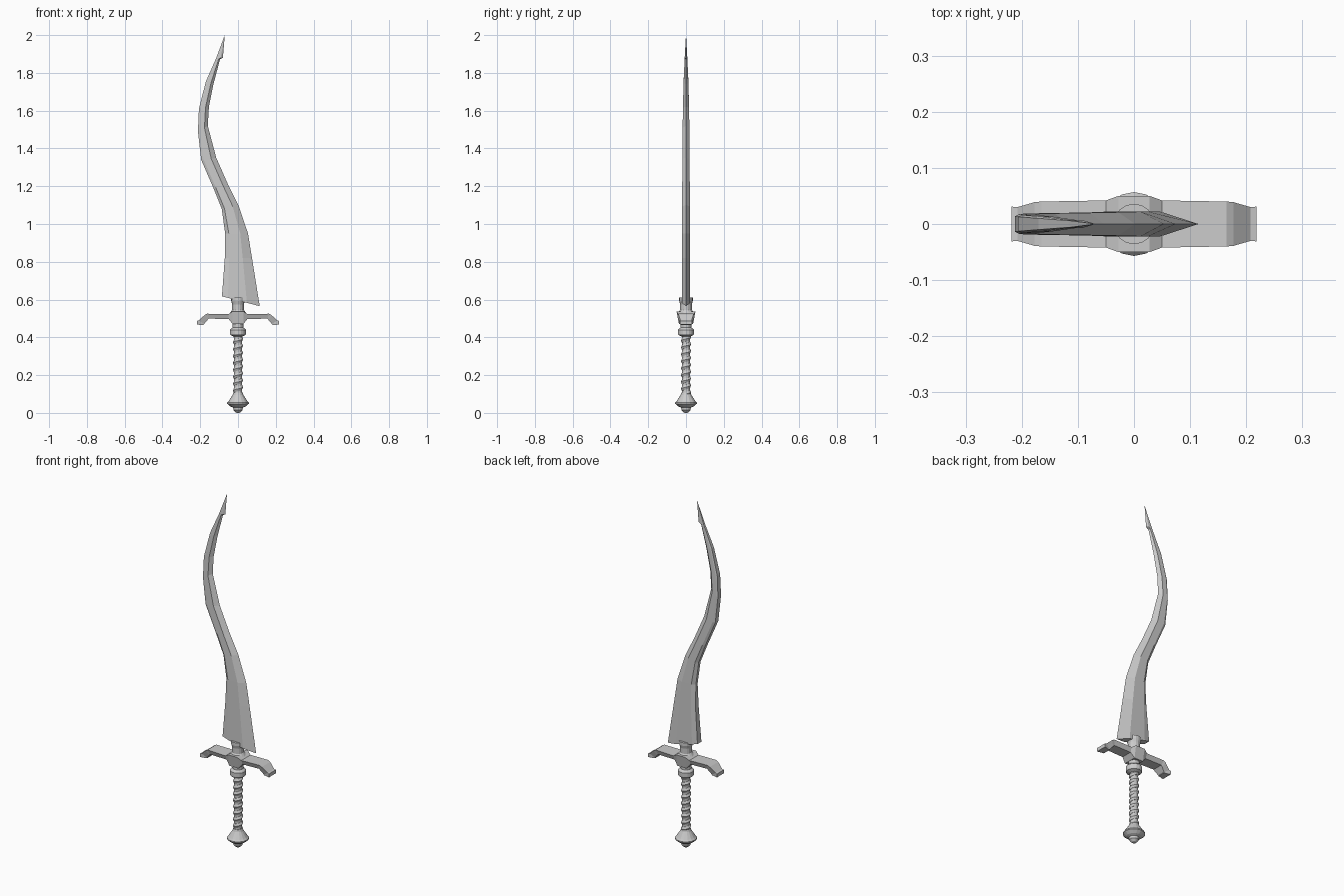
import bpy, bmesh
from math import sin, cos, pi
from mathutils import Vector

if "Cube" in bpy.data.objects:
    bpy.data.objects.remove(bpy.data.objects["Cube"])


def loft(name, rings):
    """Skin a list of equal-length closed rings and cap both ends."""
    bm = bmesh.new()
    vs = [[bm.verts.new(p) for p in r] for r in rings]
    n = len(rings[0])
    for a, b in zip(vs, vs[1:]):
        for i in range(n):
            j = (i + 1) % n
            bm.faces.new((a[i], a[j], b[j], b[i]))
    bm.faces.new(vs[0])
    bm.faces.new(vs[-1])
    bmesh.ops.remove_doubles(bm, verts=bm.verts, dist=0.00001)
    bmesh.ops.recalc_face_normals(bm, faces=bm.faces)
    me = bpy.data.meshes.new(name)
    bm.to_mesh(me)
    bm.free()
    ob = bpy.data.objects.new(name, me)
    bpy.context.collection.objects.link(ob)
    return ob


def lathe(name, profile, sides):
    return loft(name, [[(r * cos(2 * pi * i / sides), r * sin(2 * pi * i / sides), z)
                        for i in range(sides)] for r, z in profile])


# Blade: back (x, z), edge (x, z), half thickness, half thickness of the back
stations = [
    (-.085, .617, .115, .565, .022, .018),
    (-.070, .82, .074, .82, .022, .014),
    (-.068, .95, .053, .95, .022, .008),
    (-.086, 1.08, .002, 1.10, .021, .009),
    (-.130, 1.19, -.053, 1.21, .020, .012),
    (-.195, 1.34, -.115, 1.35, .019, .014),
    (-.212, 1.49, -.160, 1.52, .018, .014),
    (-.207, 1.61, -.154, 1.62, .016, .013),
    (-.170, 1.755, -.130, 1.74, .013, .010),
    (-.117, 1.875, -.095, 1.873, .007, .006),
    (-.115, 1.88, -.080, 1.88, .007, .006),
    (-.071, 1.998, -.070, 1.998, .0005, .0004),
]
rings = []
for lx, lz, rx, rz, t, tb in stations:
    def at(f, y):
        return (lx + (rx - lx) * f, y, lz + (rz - lz) * f)
    rings.append([at(0, -tb), at(.16, -t), at(.66, -t), at(1, 0),
                  at(.66, t), at(.16, t), at(0, tb)])
loft("blade", rings)

# Blade socket
lathe("blade_socket", [(.045, .525), (.031, .545), (.031, .575), (.036, .592), (.036, .61)], 16)

# Cross guard: top (x, z), bottom (x, z), half depth; mirrored in x
half = [
    (.028, .538, .028, .470, .050),
    (.050, .523, .050, .497, .042),
    (.165, .525, .155, .499, .040),
    (.177, .518, .163, .490, .039),
    (.208, .489, .180, .470, .030),
    (.218, .487, .180, .467, .031),
    (.218, .467, .190, .466, .031),
]


def guard_ring(s, tx, tz, bx, bz, h):
    b = h * .75
    return [(s * tx, -h, tz), (s * tx, h, tz), (s * bx, b, bz), (s * bx, -b, bz)]


loft("cross_guard", [guard_ring(-1, *h) for h in reversed(half)] +
     [guard_ring(1, *h) for h in half])

# Collar under the guard
lathe("collar", [(.024, .405), (.040, .412), (.042, .418), (.042, .440),
                 (.036, .447), (.028, .452), (.028, .48)], 16)

# Grip core and spiral wrap
lathe("grip_core", [(.020, .09), (.020, .42)], 12)
turns, steps, z0, z1 = 8.5, 14, .10, .41
n = int(turns * steps)
wrap = []
for k in range(n + 1):
    a = 2 * pi * turns * k / n
    out = Vector((cos(a), sin(a), 0))
    c = out * .016 + Vector((0, 0, z0 + (z1 - z0) * k / n))
    wrap.append([c + out * (.011 * cos(q * pi / 3)) + Vector((0, 0, .014 * sin(q * pi / 3)))
                 for q in range(6)])
loft("grip_wrap", wrap)

# Pommel
lathe("pommel", [(.024, .108), (.028, .096), (.050, .062), (.057, .054), (.057, .048),
                 (.040, .034), (.026, .028), (.024, .014), (.012, .002), (.006, 0)], 16)
